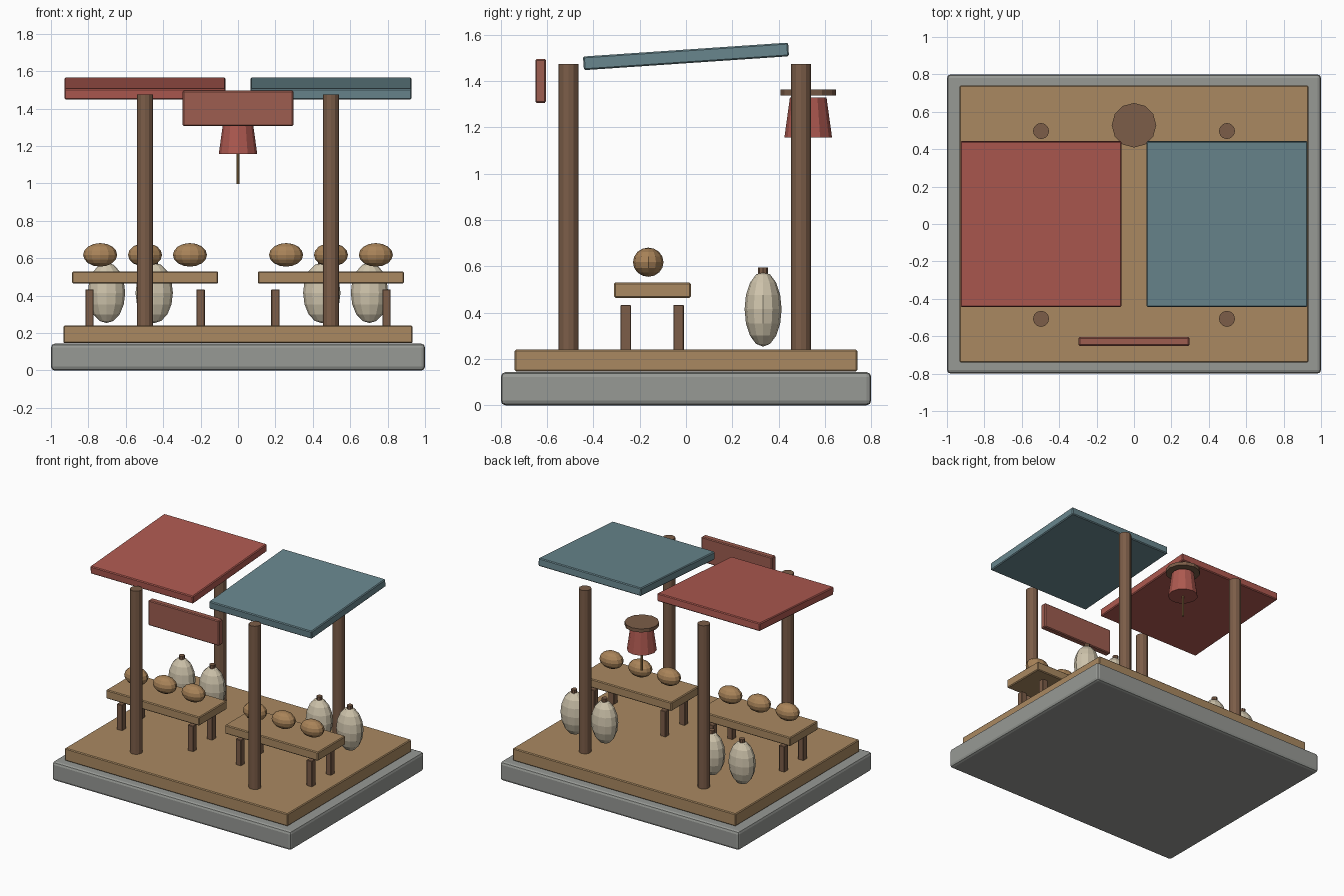
import bpy
from math import radians, atan2

if "Cube" in bpy.data.objects:
    bpy.data.objects.remove(bpy.data.objects["Cube"])


def material(name, rgb):
    m = bpy.data.materials.new(name)
    m.diffuse_color = (*rgb, 1)
    m.use_nodes = True
    m.node_tree.nodes["Principled BSDF"].inputs["Base Color"].default_value = m.diffuse_color
    return m


STONE = material("stone", (0.31, 0.32, 0.30))
PLANK = material("plank", (0.40, 0.25, 0.12))
DARK = material("dark_wood", (0.20, 0.11, 0.065))
RED = material("red_cloth", (0.42, 0.10, 0.08))
TEAL = material("teal_cloth", (0.14, 0.24, 0.27))
SIGN = material("sign_paint", (0.34, 0.11, 0.08))
LINEN = material("linen", (0.62, 0.55, 0.41))
CRUST = material("crust", (0.40, 0.23, 0.10))
BRASS = material("brass", (0.38, 0.22, 0.08))


def finish(name, mat):
    ob = bpy.context.object
    ob.name = ob.data.name = name
    ob.data.materials.append(mat)
    return ob


def box(name, mat, center, size, bevel=0.006, tilt=0, segments=1):
    bpy.ops.mesh.primitive_cube_add(size=1, location=center)
    ob = finish(name, mat)
    ob.scale = size
    bpy.ops.object.transform_apply(location=False, rotation=False, scale=True)
    ob.rotation_euler.x = tilt
    if bevel:
        mod = ob.modifiers.new("bevel", 'BEVEL')
        mod.width = bevel
        mod.segments = segments
    return ob


def cone(name, mat, x, y, z0, z1, r0, r1, sides=12):
    bpy.ops.mesh.primitive_cone_add(vertices=sides, radius1=r0, radius2=r1,
                                    depth=z1 - z0, location=(x, y, (z0 + z1) / 2))
    ob = finish(name, mat)
    bpy.ops.object.shade_smooth_by_angle(angle=radians(25))
    return ob


def ball(name, mat, center, radii, segments=12, rings=8, turn=0):
    bpy.ops.mesh.primitive_uv_sphere_add(segments=segments, ring_count=rings,
                                         radius=1, location=center,
                                         rotation=(0, turn, 0))
    bpy.ops.object.transform_apply(location=False, rotation=True, scale=False)
    ob = finish(name, mat)
    ob.scale = radii
    bpy.ops.object.transform_apply(location=False, rotation=False, scale=True)
    return ob


# Stone base and plank floor
box("stone_base", STONE, (0, 0, 0.0715), (2, 1.6, 0.143), 0.02, segments=2)
box("plank_floor", PLANK, (0, 0, 0.193), (1.866, 1.48, 0.094))

# Two mirrored stalls
roof_tilt = atan2(0.06, 0.885)
for side, label, cloth in ((-1, "left", RED), (1, "right", TEAL)):
    cx = side * 0.497

    # Awning and its posts
    box(f"{label}_awning", cloth, (cx, 0, 1.507), (0.86, 0.888, 0.059),
        tilt=roof_tilt)
    for y, end in ((-0.507, "front"), (0.497, "back")):
        cone(f"{label}_{end}_post", DARK, cx, y, 0.235, 1.475, 0.043, 0.043)

    # Table and legs
    box(f"{label}_table_top", PLANK, (cx, -0.145, 0.497), (0.78, 0.332, 0.066))
    for lx in (-0.297, 0.297):
        for y in (-0.26, -0.032):
            box(f"{label}_table_leg", DARK, (cx + lx, y, 0.335),
                (0.045, 0.046, 0.196), 0.003)

    # Loaves on the table
    for i in (-1, 0, 1):
        ball(f"{label}_loaf", CRUST, (cx + i * 0.24, -0.163, 0.618),
             (0.091, 0.066, 0.063))

    # Tied sacks on the floor
    for x in (0.703, 0.448):
        ball(f"{label}_sack", LINEN, (side * x, 0.333, 0.415),
             (0.1, 0.08, 0.162))
        cone(f"{label}_sack_tie", DARK, side * x, 0.333, 0.56, 0.595,
             0.021, 0.021, 8)

# Hanging sign board
box("sign_board", SIGN, (0, -0.628, 1.401), (0.592, 0.046, 0.19))

# Lantern: cap, shade and pull rod
cone("lantern_cap", DARK, 0, 0.528, 1.339, 1.365, 0.119, 0.119)
cone("lantern_shade", RED, 0, 0.528, 1.156, 1.33, 0.103, 0.079)
cone("lantern_rod", BRASS, 0, 0.528, 0.998, 1.17, 0.008, 0.008, 8)
